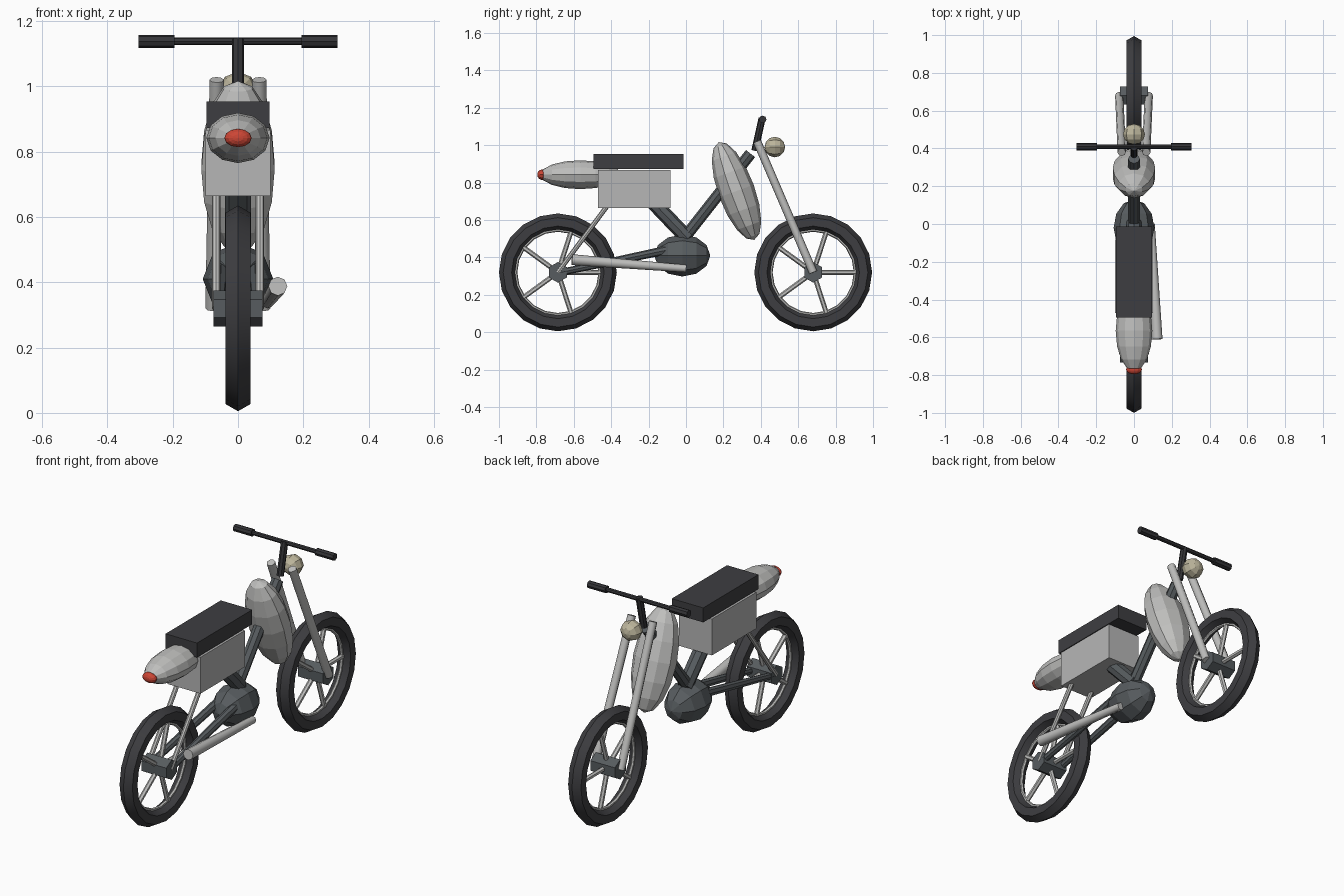
import bpy, math
from mathutils import Vector

if "Cube" in bpy.data.objects:
    bpy.data.objects.remove(bpy.data.objects["Cube"])


def material(name, rgb):
    m = bpy.data.materials.new(name)
    m.diffuse_color = (*rgb, 1)
    m.use_nodes = True
    m.node_tree.nodes["Principled BSDF"].inputs["Base Color"].default_value = m.diffuse_color
    return m


RUBBER = material("dark rubber", (0.048, 0.048, 0.053))
BLACK = material("black metal", (0.035, 0.035, 0.039))
SLATE = material("slate metal", (0.095, 0.107, 0.115))
SILVER = material("silver paint", (0.52, 0.52, 0.51))
GREY = material("grey panel", (0.47, 0.47, 0.47))
CREAM = material("lamp cream", (0.50, 0.46, 0.33))
RED = material("lamp red", (0.60, 0.06, 0.035))


def finish(name, mat, smooth=None):
    ob = bpy.context.object
    ob.name = name
    ob.data.materials.append(mat)
    if smooth:
        bpy.ops.object.shade_smooth_by_angle(angle=math.radians(smooth))
    return ob


def rod(name, a, b, r1, mat, r2=None, sides=8, smooth=None):
    """Tube from a to b, tapering from r1 to r2."""
    a, b = Vector(a), Vector(b)
    d = b - a
    bpy.ops.mesh.primitive_cone_add(vertices=sides, radius1=r1, radius2=r2 or r1,
                                    depth=d.length, location=(a + b) / 2,
                                    rotation=d.to_track_quat('Z', 'Y').to_euler())
    return finish(name, mat, smooth)


def box(name, lo, hi, mat):
    lo, hi = Vector(lo), Vector(hi)
    bpy.ops.mesh.primitive_cube_add(size=1, location=(lo + hi) / 2)
    bpy.context.object.scale = hi - lo
    return finish(name, mat)


def blob(name, loc, scale, mat, tilt=0, segs=10, rings=6):
    """Faceted ellipsoid whose poles lie on its local z axis."""
    bpy.ops.mesh.primitive_uv_sphere_add(segments=segs, ring_count=rings, radius=1,
                                         location=loc, rotation=(tilt, 0, 0))
    bpy.context.object.scale = scale
    return finish(name, mat)


def ring(name, y, major, minor, sides, mat):
    bpy.ops.mesh.primitive_torus_add(major_segments=20, minor_segments=sides,
                                     major_radius=major, minor_radius=minor,
                                     location=(0, y, AXLE), rotation=(0, math.pi / 2, 0))
    return finish(name, mat, 40)


AXLE = 0.32

# Wheels: tyre, rim, hub and five spokes
for end, y in (("rear", -0.685), ("front", 0.68)):
    ring(end + "_tyre", y, 0.27, 0.045, 6, RUBBER)
    ring(end + "_rim", y, 0.226, 0.009, 6, SILVER)
    hub = rod(end + "_hub", (-0.075, y, AXLE), (0.075, y, AXLE), 0.055, SLATE, sides=6)
    for i in range(5):
        t = math.tau * i / 5
        rod(f"{end}_spoke_{i}", (0, y, AXLE),
            (0, y + 0.228 * math.cos(t), AXLE + 0.228 * math.sin(t)), 0.013, SILVER, sides=6)

# Paired parts: fork legs, rear struts, swing arms, grips
for side, s in (("left", -1), ("right", 1)):
    rod(side + "_fork_leg", (s * 0.078, 0.68, AXLE), (s * 0.065, 0.38, 1.02), 0.022, SILVER, smooth=50)
    rod(side + "_rear_strut", (s * 0.067, -0.685, AXLE), (s * 0.067, -0.41, 0.69), 0.013, SILVER)
    rod(side + "_swing_arm", (s * 0.058, -0.67, AXLE), (s * 0.05, -0.05, 0.45), 0.018, SLATE, 0.024)
    rod(side + "_grip", (s * 0.195, 0.41, 1.138), (s * 0.305, 0.41, 1.138), 0.02, BLACK)

# Handlebar and stem
rod("handlebar", (-0.2, 0.41, 1.138), (0.2, 0.41, 1.138), 0.012, BLACK)
rod("steering_stem", (0, 0.368, 0.97), (0, 0.407, 1.145), 0.019, BLACK)

# Frame tubes
rod("down_tube", (0, -0.02, 0.49), (0, 0.345, 0.955), 0.031, SLATE)
rod("seat_tube", (0, 0.01, 0.50), (0, -0.2, 0.72), 0.04, SLATE)

# Engine, tank, tail and lamps
blob("engine", (0, -0.02, 0.41), (0.108, 0.112, 0.15), SLATE, math.pi / 2, 8)
blob("fuel_tank", (0, 0.27, 0.755), (0.118, 0.098, 0.278), SILVER, math.radians(20), 10, 8)
blob("tail_cowl", (0, -0.565, 0.842), (0.097, 0.077, 0.215), SILVER, math.pi / 2, 12, 8)
blob("tail_lamp", (0, -0.77, 0.842), (0.042, 0.028, 0.025), RED, math.pi / 2, 12, 8)
blob("headlamp", (0, 0.475, 0.99), (0.058, 0.055, 0.055), CREAM, math.pi / 2, 8)

# Seat and side panel box
box("side_panel", (-0.1, -0.47, 0.665), (0.1, -0.083, 0.866), GREY)
box("seat", (-0.096, -0.495, 0.873), (0.096, -0.013, 0.953), RUBBER)

# Exhaust on the right side
rod("exhaust", (0.09, 0.0, 0.34), (0.122, -0.61, 0.388), 0.02, SILVER, 0.029, smooth=50)
